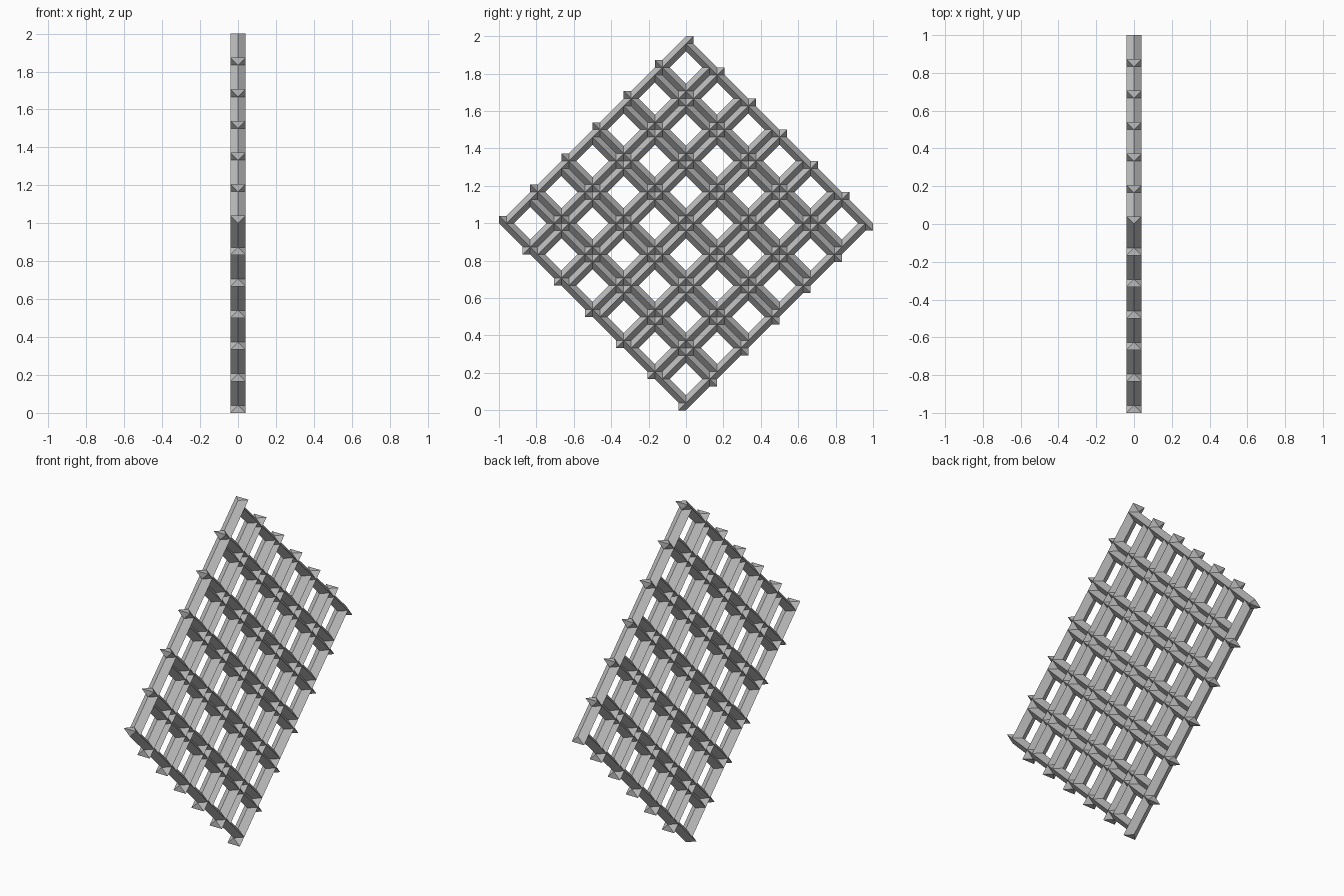
import bpy, bmesh, math
from mathutils import Matrix, Vector

cube = bpy.data.objects.get("Cube")
if cube:
    bpy.data.objects.remove(cube, do_unlink=True)

CELLS = 6                      # cells along each side
STEP = 1 / CELLS               # diagonal half size of one cell
S = STEP / math.sqrt(2)        # half side of one square cell
RIDGE = 0.04                   # half depth of a bar
H = RIDGE / math.sqrt(2)       # half width of a bar

grey = bpy.data.materials.new("plain_grey")
grey.use_nodes = True
colour = (0.5, 0.5, 0.5, 1)
grey.diffuse_color = colour
grey.node_tree.nodes["Principled BSDF"].inputs["Base Color"].default_value = colour


def add_bar(bm, matrix):
    """Diamond bar along y: one end buried in its neighbour, the other wedge-tipped."""
    section = [(RIDGE, 0), (0, H), (-RIDGE, 0), (0, -H)]
    start, end = [], []
    for x, n in section:
        tip = H if x else 0
        start.append(bm.verts.new(matrix @ Vector((x, H - S, S - H + n))))
        end.append(bm.verts.new(matrix @ Vector((x, S + tip, S - H + n))))
    for i in range(4):
        j = (i + 1) % 4
        bm.faces.new((start[i], start[j], end[j], end[i]))
    bm.faces.new(start[::-1])
    bm.faces.new((end[0], end[1], end[2]))
    bm.faces.new((end[0], end[2], end[3]))


# One cell: four bars in a pinwheel
bm = bmesh.new()
for k in range(4):
    add_bar(bm, Matrix.Rotation(math.radians(45 + 90 * k), 4, 'X'))
bmesh.ops.recalc_face_normals(bm, faces=bm.faces)
mesh = bpy.data.meshes.new("lattice_panel")
bm.to_mesh(mesh)
bm.free()
mesh.materials.append(grey)

# Repeat the cell down both diagonals from the top corner
panel = bpy.data.objects.new("lattice_panel", mesh)
bpy.context.collection.objects.link(panel)
panel.location = (0, 0, 2 - STEP)
for name, side in (("right_diagonal", 1), ("left_diagonal", -1)):
    array = panel.modifiers.new(name, 'ARRAY')
    array.count = CELLS
    array.use_relative_offset = False
    array.use_constant_offset = True
    array.constant_offset_displace = (0, side * STEP, -STEP)
